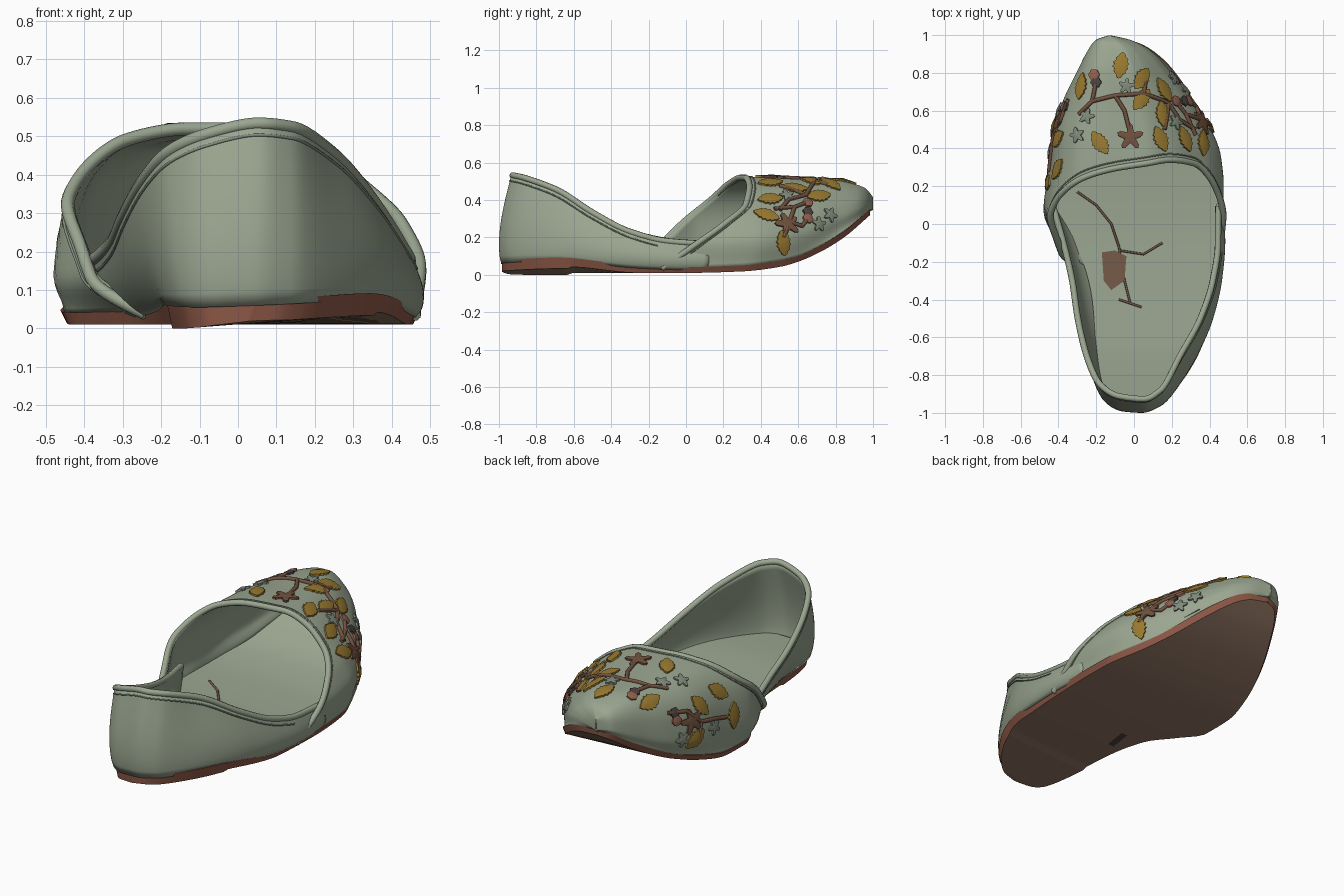
import bpy, math
from mathutils import Vector
from mathutils.bvhtree import BVHTree

if "Cube" in bpy.data.objects:
    bpy.data.objects.remove(bpy.data.objects["Cube"])


def material(name, r, g, b):
    m = bpy.data.materials.new(name)
    m.diffuse_color = (r, g, b, 1)
    m.use_nodes = True
    m.node_tree.nodes["Principled BSDF"].inputs["Base Color"].default_value = m.diffuse_color
    return m


SAGE = material("sage_fabric", 0.325, 0.38, 0.28)
LACE = material("grey_green_thread", 0.22, 0.26, 0.2)
GOLD = material("gold_thread", 0.32, 0.195, 0.03)
STEM = material("brown_thread", 0.17, 0.085, 0.05)
BERRY = material("terracotta_thread", 0.30, 0.12, 0.08)
CAP = material("dark_grey_thread", 0.07, 0.055, 0.05)
EDGE = material("terracotta_leather", 0.27, 0.10, 0.063)
UNDER = material("dull_brown_leather", 0.30, 0.19, 0.135)
MARK = material("worn_brown", 0.17, 0.10, 0.065)


def tab(pts):
    """Monotone smooth interpolation through (key, value) pairs."""
    xs, ys = zip(*pts)
    n = len(xs)
    d = [(ys[i + 1] - ys[i]) / (xs[i + 1] - xs[i]) for i in range(n - 1)]
    m = [d[0]] + [2 * a * b / (a + b) if a * b > 0 else 0 for a, b in zip(d, d[1:])] + [d[-1]]

    def f(x):
        x = min(max(x, xs[0]), xs[-1])
        i = max(k for k in range(n - 1) if xs[k] <= x)
        h = xs[i + 1] - xs[i]
        t = (x - xs[i]) / h
        return ((1 + 2 * t) * (1 - t) ** 2 * ys[i] + t * (1 - t) ** 2 * h * m[i]
                + t * t * (3 - 2 * t) * ys[i + 1] + t * t * (t - 1) * h * m[i + 1])
    return f


def select_only(ob):
    bpy.ops.object.select_all(action='DESELECT')
    ob.select_set(True)
    bpy.context.view_layer.objects.active = ob


def finish(ob, angle=40):
    select_only(ob)
    bpy.ops.object.shade_smooth_by_angle(angle=math.radians(angle))
    return ob


def mesh_object(name, verts, faces, mats):
    me = bpy.data.meshes.new(name)
    me.from_pydata([tuple(v) for v in verts], [], faces)
    for m in mats:
        me.materials.append(m)
    ob = bpy.data.objects.new(name, me)
    bpy.context.collection.objects.link(ob)
    return ob


def grid(f, nu, nv):
    verts = [f(i / nu, j / nv) for j in range(nv + 1) for i in range(nu + 1)]
    w = nu + 1
    faces = [(j * w + i, j * w + i + 1, (j + 1) * w + i + 1, (j + 1) * w + i)
             for j in range(nv) for i in range(nu)]
    return verts, faces


def tube(name, paths, radius, mat):
    cu = bpy.data.curves.new(name, 'CURVE')
    cu.dimensions = '3D'
    cu.bevel_depth, cu.bevel_resolution, cu.use_fill_caps = radius, 2, True
    for p in paths:
        s = cu.splines.new('POLY')
        s.points.add(len(p) - 1)
        for q, c in zip(s.points, p):
            q.co = (*c, 1)
    cu.materials.append(mat)
    ob = bpy.data.objects.new(name, cu)
    bpy.context.collection.objects.link(ob)
    select_only(ob)
    bpy.ops.object.convert(target='MESH')
    return finish(bpy.context.object, 60)


# Outlines of sole and upper, and heights, as functions of y
sole_l = tab([(-.985, 0), (-.96, -.09), (-.9, -.14), (-.75, -.17), (-.4, -.2), (-.2, -.25), (-.05, -.36),
              (.08, -.45), (.25, -.455), (.45, -.425), (.65, -.36), (.82, -.285), (.93, -.225), (.965, -.19), (.985, -.12)])
sole_r = tab([(-.985, .04), (-.96, .12), (-.87, .22), (-.68, .34), (-.45, .42), (-.2, .455), (.1, .465),
              (.3, .455), (.5, .39), (.68, .295), (.83, .19), (.92, .09), (.965, 0), (.985, -.12)])
up_l = tab([(-.25, -.33), (-.1, -.4), (.07, -.47), (.25, -.45), (.45, -.43), (.65, -.37),
            (.8, -.3), (.93, -.235), (.975, -.2), (1, -.13)])
up_r = tab([(-.25, .455), (-.1, .47), (.2, .475), (.36, .46), (.52, .4), (.68, .3), (.8, .2),
            (.92, .085), (.975, -.02), (1, -.13)])
sole_bot = tab([(-.985, .005), (-.94, 0), (-.62, 0), (-.605, .01), (0, .01), (.3, .018), (.5, .042),
                (.6, .07), (.71, .118), (.845, .2), (.985, .32)])
sole_top = tab([(-.985, .068), (-.7, .075), (-.4, .058), (0, .042), (.3, .05), (.5, .075), (.6, .1),
                (.71, .152), (.845, .235), (.985, .352)])
heel_tilt = tab([(-.985, .038), (-.62, .033), (-.25, 0), (1, 0)])
toe_tilt = tab([(-1, 0), (.25, 0), (.6, .03), (.8, .025), (.985, 0)])
vamp_top = tab([(-.25, .525), (.3, .525), (.45, .52), (.6, .512), (.8, .505), (.9, .485), (.96, .462), (1, .415)])


def tilt(x, y):
    """The sole rises to the right at the heel and to the left at the toe."""
    k = min(1, max(0, (x + .15) / .5))
    return heel_tilt(y) * k + toe_tilt(y) * (x < -.1)


# Sole: strips across the foot, edge and underside in two colours
N = 90
verts, faces = [], []
for k in range(N + 1):
    y = -.985 + 1.97 * (1 - math.cos(math.pi * k / N)) / 2
    l, r, b, t = sole_l(y), sole_r(y), sole_bot(y), sole_top(y)
    tl, tr = tilt(l, y), tilt(r, y)
    verts += [(l + .01, y, b + tl), (r - .01, y, b + tr),
              (r + .006, y, t + (tr / 2 if y < 0 else tr)), (l - .006, y, t + tl)]
for k in range(N):
    a, c = 4 * k, 4 * k + 4
    faces += [(a + i, c + i, c + (i + 1) % 4, a + (i + 1) % 4) for i in range(4)]
faces += [(0, 1, 2, 3), (4 * N + 3, 4 * N + 2, 4 * N + 1, 4 * N)]
sole = mesh_object("sole", verts, faces, [EDGE, UNDER])
for p in sole.data.polygons:
    p.material_index = 1 if p.index < 4 * N and p.index % 4 == 0 else 0
finish(sole, 30)


# Insole
def insole_pt(u, v):
    y = -.96 + 1.76 * (1 - math.cos(math.pi * v)) / 2
    l, r = sole_l(y) - (.022 if y < 0 else -.01), sole_r(y) - .005
    return (l + (r - l) * u, y, sole_top(y) + .03)


finish(mesh_object("insole", *grid(insole_pt, 8, 50), [SAGE]))

# Vamp: arched sections (side, height, start of opening) swept to the toe
SEC = [(-.97, 0, -.23), (-1.02, .2, -.16), (-.98, .5, -.02), (-.88, .75, .13), (-.65, .94, .235), (-.3, 1, .29),
       (.1, 1, .32), (.4, .9, .34), (.68, .7, .32), (.9, .48, .2), (1, .25, .04), (.97, 0, -.13)]
sec_s, sec_h, sec_y = [tab([(i / 11, q[c]) for i, q in enumerate(SEC)]) for c in range(3)]


def vamp_pt(u, v):
    y0 = sec_y(u)
    y = y0 + (.999 - y0) * math.sin(v * math.pi / 2)
    s, h = sec_s(u), sec_h(u)
    k = min(1, h / .2)
    k = k * (2 - k)
    xu = up_l(y) + (up_r(y) - up_l(y)) * (s + 1) / 2
    xs = sole_l(y) if s < 0 else sole_r(y)
    zs = sole_top(y) - .005 + (toe_tilt(y) if s < 0 else 0) * min(1, abs(s) * 2)
    return Vector((xs + (xu - xs) * k, y, zs + h * (vamp_top(y) - zs)))


vv, vf = grid(vamp_pt, 66, 48)
vamp = mesh_object("vamp", vv, vf, [SAGE])
bvh = BVHTree.FromPolygons(vv, vf)

# Heel counter: stations of (bottom x, y, top x, y, z) round the heel
HEEL = [(-.42, .08, -.435, .1, .155), (-.28, -.12, -.38, -.1, .18), (-.22, -.32, -.335, -.3, .225),
        (-.195, -.52, -.305, -.5, .29), (-.185, -.75, -.25, -.72, .385), (-.14, -.92, -.18, -.86, .46),
        (-.05, -.975, -.08, -.92, .505), (.04, -.98, .05, -.935, .532), (.14, -.945, .14, -.89, .523),
        (.285, -.76, .25, -.7, .455), (.4, -.49, .36, -.5, .33), (.44, -.28, .425, -.3, .23),
        (.455, -.08, .452, -.1, .18), (.445, .1, .452, .1, .165)]
heel_f = [tab([(i / 13, q[c]) for i, q in enumerate(HEEL)]) for c in range(5)]


def heel_pt(u, v, out=0):
    bx, by, tx, ty, tz = [f(u) for f in heel_f]
    z0 = sole_top(by) - .016 + tilt(max(bx, -.1), by) / 2
    p = Vector((bx, by, z0)).lerp(Vector((tx, ty, tz)), v)
    o = Vector((p.x - .05, p.y + .3, 0)).normalized()
    return p + o * (.008 * (1 - v) + .028 * math.sin(math.pi * v ** .75) + out)


counter = mesh_object("heel_counter", *grid(heel_pt, 90, 12), [SAGE])
for ob in (vamp, counter):
    m = ob.modifiers.new("thickness", 'SOLIDIFY')
    m.thickness, m.offset = .02, -1
    finish(ob, 50)

# Rolled rims and stitch lines along both openings
U = [i / 90 for i in range(91)]
tube("heel_rim", [[heel_pt(u, 1, -.008) for u in U]], .017, SAGE)
tube("vamp_rim", [[vamp_pt(u, 0) - Vector((0, 0, .006)) for u in U]], .017, SAGE)
tube("heel_stitching", [[heel_pt(u, 1 - .03 / (heel_f[4](u) - .05)) for u in U[8:82]]], .004, LACE)
tube("vamp_stitching", [[vamp_pt(u, .03) for u in U[3:-3]]], .004, LACE)


# Embroidery: positions read in the top (T), right (R) or left (L) view
def hit(side, a, b):
    o, d = {'T': ((a, b, 2), (0, 0, -1)), 'R': ((2, a, b), (-1, 0, 0)), 'L': ((-2, a, b), (1, 0, 0))}[side]
    return bvh.ray_cast(Vector(o), Vector(d))[:2]


def patch(store, spec, outline):
    """Thin raised patch that follows the vamp surface."""
    side, a, b, ang = spec
    c, n = hit(side, a, b)
    if c is None:
        return
    ca, sa = math.cos(math.radians(ang)), math.sin(math.radians(ang))
    e = Vector((ca, sa, 0)) if side == 'T' else Vector((0, ca, sa))
    e = (e - n * e.dot(n)).normalized()
    f = n.cross(e)
    verts, faces = store
    k, m = len(verts), len(outline)
    verts.append(c + n * .017)
    for lift in (.01, -.004):
        for x, y in outline:
            q, qn = bvh.find_nearest(c + e * x + f * y)[:2]
            verts.append(q + qn * lift)
    for i in range(m):
        j = (i + 1) % m
        faces += [(k, k + 1 + i, k + 1 + j), (k + 1 + i, k + 1 + m + i, k + 1 + m + j, k + 1 + j)]


def leaf(length, width):
    side = []
    for i in range(1, 12):
        t = i / 12
        side.append((length * (t - .5), width / 2 * math.sin(math.pi * t) ** .8 * (1.1 if i % 2 else .85)))
    return [(-length / 2, 0)] + [(x, -y) for x, y in side] + [(length / 2, 0)] + side[::-1]


def star(r, lobes, depth):
    n = lobes * 6
    return [(r * (1 + depth * math.cos(lobes * a)) * math.cos(a), r * (1 + depth * math.cos(lobes * a)) * math.sin(a))
            for a in (2 * math.pi * i / n for i in range(n))]


def motif(name, mat, shape, specs):
    store = ([], [])
    for s in specs:
        patch(store, s, shape)
    finish(mesh_object(name, *store, [mat]), 35)


motif("gold_leaves", GOLD, leaf(.145, .078), [
    ('T', -.07, .84, 80), ('T', .04, .77, 50), ('T', .04, .66, 50), ('T', .15, .58, 95), ('T', -.18, .43, 125),
    ('T', .14, .45, 115), ('T', .27, .45, 115), ('T', -.28, .73, 90), ('R', .43, .32, 165),
    ('R', .52, .17, 100), ('R', .71, .42, 30), ('L', .45, .36, 60), ('L', .22, .23, 100),
    ('L', .52, .2, 150), ('L', .29, .38, 45)])
motif("brown_leaves", STEM, star(.052, 5, .4), [
    ('T', -.02, .46, 90), ('R', .54, .27, 40), ('L', .53, .3, 10)])
motif("berries", BERRY, star(.028, 6, .05), [
    ('T', -.21, .79, 0), ('T', .22, .65, 0), ('R', .65, .30, 0), ('L', .62, .33, 0)])
motif("acorn_caps", CAP, star(.027, 6, .1), [
    ('T', -.20, .75, 0), ('R', .65, .335, 0), ('L', .62, .37, 0)])
motif("small_flowers", LACE, star(.033, 5, .35), [
    ('T', -.25, .57, 0), ('T', -.3, .47, 30), ('T', -.04, .73, 10), ('T', .22, .54, 0),
    ('R', .77, .32, 0), ('R', .71, .27, 20), ('L', .38, .22, 0), ('L', .6, .22, 0)])

# Stems snapped to the vamp surface
paths = []
for side, pts in [('T', [(-.29, .58), (-.22, .65), (-.1, .68), (.05, .69), (.18, .64), (.24, .55), (.32, .5)]),
                  ('T', [(-.1, .68), (-.05, .6), (-.02, .48)]), ('T', [(-.22, .65), (-.2, .75)]),
                  ('T', [(.05, .69), (.06, .76)]), ('T', [(.18, .64), (.16, .5)]),
                  ('R', [(.66, .39), (.58, .36), (.55, .28), (.52, .2)]), ('R', [(.58, .36), (.47, .35)]),
                  ('R', [(.55, .28), (.62, .26), (.65, .3)]),
                  ('L', [(.66, .38), (.55, .36), (.47, .28), (.36, .26), (.28, .24)]),
                  ('L', [(.47, .28), (.5, .2)])]:
    hits = [h for h in (hit(side, *p)[0] for p in pts) if h is not None]
    line = [a.lerp(b, k / 6) for a, b in zip(hits, hits[1:]) for k in range(6)] + hits[-1:]
    near = [bvh.find_nearest(p)[:2] for p in line]
    paths.append([q + n * .004 for q, n in near])
tube("embroidered_stems", paths, .011, STEM)


# Worn marks on the insole and underside
def on_floor(pts):
    return [(x, y, sole_top(y) + .031) for x, y in pts]


tube("insole_creases", [on_floor([(-.3, .17), (-.2, .1), (-.12, 0), (-.08, -.12), (-.05, -.3), (-.02, -.42)]),
                        on_floor([(-.08, -.14), (.05, -.16), (.15, -.1)]),
                        on_floor([(-.08, -.4), (.04, -.44)])], .006, MARK)
worn = [(-.17, -.15), (-.16, -.3), (-.12, -.35), (-.05, -.3), (-.04, -.17), (-.1, -.14)]
mesh_object("insole_worn_patch", [(x, y, z + .005) for x, y, z in on_floor(worn)], [tuple(range(6))], [MARK])
dark = [(-.14, -.34), (-.12, -.2), (-.08, -.2), (-.1, -.34)]
mesh_object("underside_mark", [(x, y, sole_bot(y) - .003) for x, y in dark], [(0, 1, 2, 3)], [CAP])
